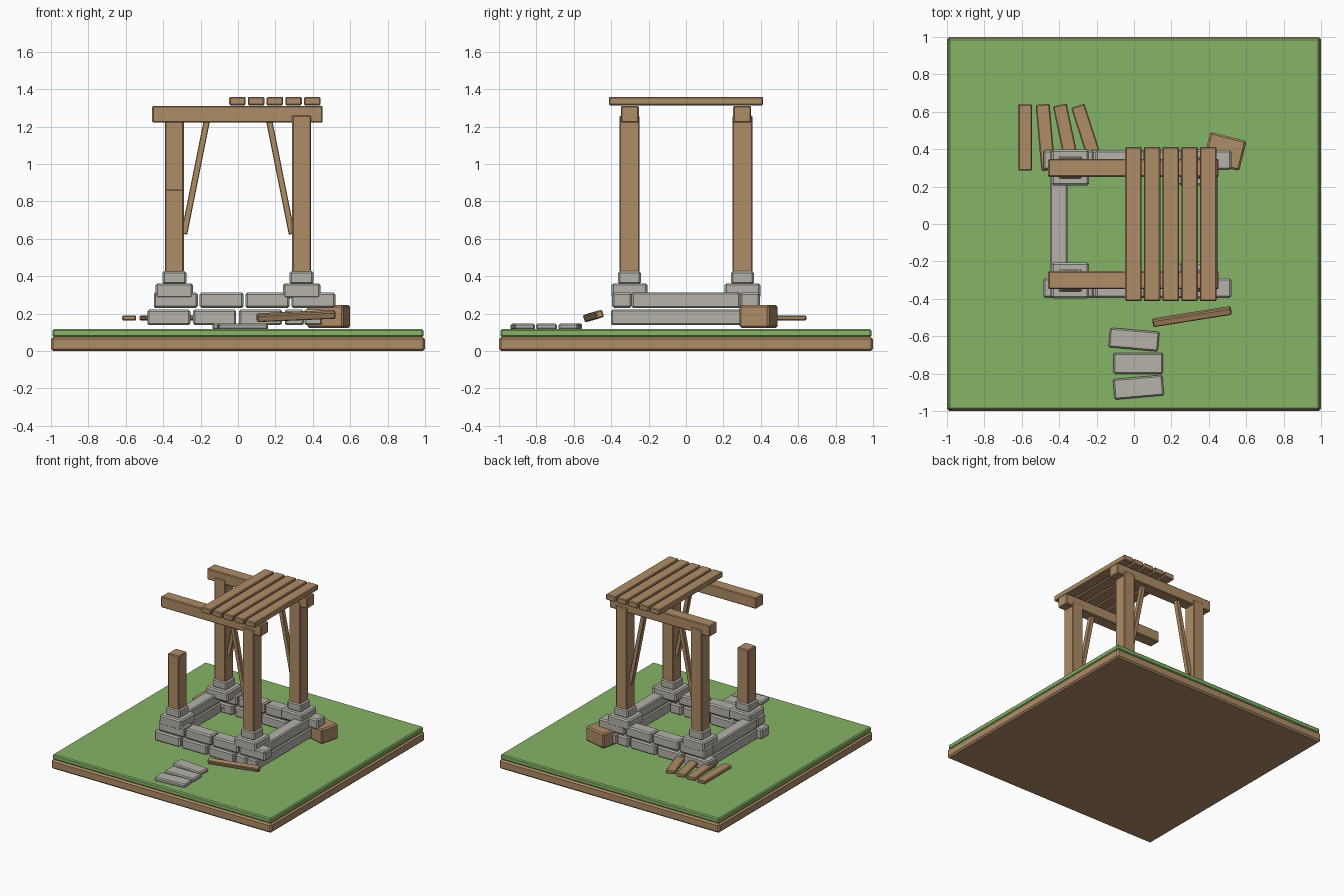
import bpy
from math import radians, hypot, atan2

if "Cube" in bpy.data.objects:
    bpy.data.objects.remove(bpy.data.objects["Cube"])


def material(name, rgb):
    m = bpy.data.materials.new(name)
    m.diffuse_color = (*rgb, 1)
    m.use_nodes = True
    m.node_tree.nodes["Principled BSDF"].inputs["Base Color"].default_value = m.diffuse_color
    return m


WOOD = material("brown wood", (0.43, 0.262, 0.135))
GRASS = material("grass green", (0.238, 0.462, 0.136))
STONE = material("grey stone", (0.46, 0.445, 0.40))


def block(name, center, size, mat, rot=(0, 0, 0), bevel=0.006):
    """Box with a narrow chamfer on every edge."""
    bpy.ops.mesh.primitive_cube_add(size=1, location=center)
    o = bpy.context.object
    o.name = name
    o.scale = size
    bpy.ops.object.transform_apply(location=False, rotation=False, scale=True)
    o.rotation_euler = [radians(a) for a in rot]
    o.data.materials.append(mat)
    b = o.modifiers.new("chamfer", 'BEVEL')
    b.width = bevel
    b.segments = 1
    return o


def span(name, x, y, z, mat, bevel=0.006):
    """Box given by its limits along each axis."""
    lim = (x, y, z)
    return block(name, [(a + b) / 2 for a, b in lim],
                 [b - a for a, b in lim], mat, bevel=bevel)


# ground slab
span("soil_slab", (-1, 1), (-1, 1), (0, 0.075), WOOD, 0.012)
span("grass_layer", (-0.992, 0.992), (-0.992, 0.992), (0.075, 0.117), GRASS, 0.008)

# stone walls: two staggered courses
LOW, HIGH = (0.138, 0.222), (0.23, 0.312)
for side, name in ((-1, "front"), (1, "back")):
    y = tuple(sorted((side * 0.395, side * 0.29)))
    for i in range(4):
        x = -0.485 + i * 0.245
        span(name + "_wall_low", (x, min(x + 0.23, 0.352)), y, LOW, STONE, 0.01)
        x = -0.45 + i * 0.245
        span(name + "_wall_high", (x, x + 0.235), y, HIGH, STONE, 0.01)
span("left_wall_low", (-0.45, -0.355), (-0.29, 0.29), LOW, STONE, 0.008)
span("left_wall_high", (-0.45, -0.355), (-0.29, 0.29), HIGH, STONE, 0.008)
span("right_wall_low", (0.355, 0.45), (-0.4, 0.4), LOW, STONE, 0.008)
span("right_wall_high", (0.355, 0.45), (-0.29, 0.29), HIGH, STONE, 0.008)

# posts on stepped stone footings; one post is broken short
for sx in (-1, 1):
    for sy in (-1, 1):
        x, y = sx * 0.34, sy * 0.302
        block("footing", (x, y, 0.322), (0.2, 0.19, 0.08), STONE, bevel=0.01)
        block("footing_cap", (x, y, 0.392), (0.128, 0.122, 0.07), STONE, bevel=0.01)
        top = 0.865 if sx < 0 and sy < 0 else 1.26
        span("post", (x - 0.05, x + 0.05), (y - 0.053, y + 0.053), (0.41, top), WOOD)
        # diagonal brace from post to beam
        if top > 1:
            x0, z0, x1, z1 = sx * 0.285, 0.64, sx * 0.165, 1.24
            tilt = atan2(x1 - x0, z1 - z0)
            b = block("brace", ((x0 + x1) / 2, sy * 0.3, (z0 + z1) / 2),
                      (0.034, 0.04, hypot(x1 - x0, z1 - z0) + 0.03), WOOD, bevel=0.004)
            b.rotation_euler.y = tilt

# roof beams and planks
for s in (-1, 1):
    block("roof_beam", (-0.003, s * 0.3, 1.266), (0.912, 0.096, 0.09), WOOD)
for i in range(5):
    block("roof_plank", (-0.003 + i * 0.1, 0, 1.336), (0.088, 0.826, 0.045), WOOD)

# fallen planks behind the left corner
for x, angle in ((-0.582, 0), (-0.473, 5), (-0.36, 12), (-0.246, 18)):
    block("fallen_plank", (x, 0.463, 0.176), (0.075, 0.355, 0.028), WOOD, (0, 0, angle))

# fallen timber in front and timber offcut at the back
block("fallen_timber", (0.31, -0.495, 0.187), (0.425, 0.04, 0.04), WOOD, (20, -2.5, 9))
block("timber_offcut", (0.485, 0.388, 0.185), (0.2, 0.165, 0.122), WOOD, (0, 0, -14), 0.01)

# stepping stones
for x, y, depth, angle in ((0, -0.618, 0.105, -5), (0.022, -0.745, 0.112, 0),
                           (0.024, -0.873, 0.11, 5)):
    block("stepping_stone", (x, y, 0.13), (0.265, depth, 0.032), STONE, (0, 0, angle), 0.008)
